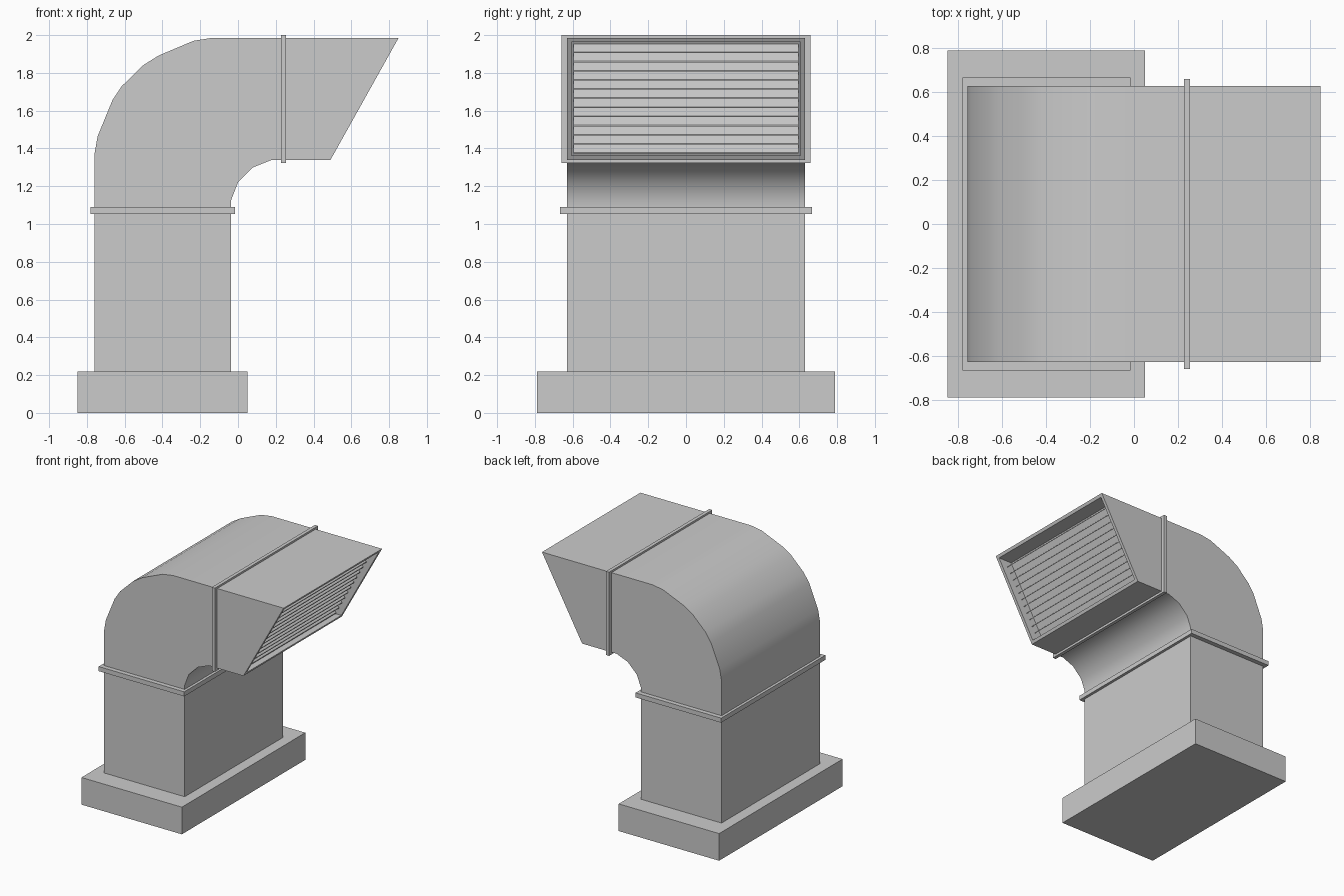
import bpy, bmesh, math
from mathutils import Vector

if "Cube" in bpy.data.objects:
    bpy.data.objects.remove(bpy.data.objects["Cube"])


def finish(name, bm, smooth=False):
    bmesh.ops.recalc_face_normals(bm, faces=bm.faces)
    me = bpy.data.meshes.new(name)
    bm.to_mesh(me)
    bm.free()
    ob = bpy.data.objects.new(name, me)
    bpy.context.collection.objects.link(ob)
    if smooth:
        for p in me.polygons:
            p.use_smooth = True
        me.set_sharp_from_angle(angle=math.radians(40))
    return ob


def prism(profile, half_width):
    """Extrude an x/z profile symmetrically along y."""
    bm = bmesh.new()
    face = bm.faces.new([bm.verts.new((x, -half_width, z)) for x, z in profile])
    ext = bmesh.ops.extrude_face_region(bm, geom=[face], use_keep_orig=True)
    verts = [g for g in ext["geom"] if isinstance(g, bmesh.types.BMVert)]
    bmesh.ops.translate(bm, verts=verts, vec=(0, 2 * half_width, 0))
    bmesh.ops.recalc_face_normals(bm, faces=bm.faces)
    return bm


def box(name, x0, x1, half_width, z0, z1):
    return finish(name, prism([(x0, z0), (x1, z0), (x1, z1), (x0, z1)], half_width))


# Base, vertical duct and the two joint flanges
box("base_plinth", -0.85, 0.05, 0.79, 0, 0.22)
box("vertical_duct", -0.76, -0.037, 0.63, 0.22, 1.07)
box("lower_flange", -0.782, -0.015, 0.667, 1.053, 1.09)
box("upper_flange", 0.227, 0.255, 0.66, 1.322, 2.0)

# Curved elbow
elbow = [(-0.76, 1.07), (-0.037, 1.07), (-0.037, 1.125), (0, 1.22), (0.08, 1.30),
         (0.18, 1.34), (0.24, 1.34), (0.24, 1.985), (-0.14, 1.985), (-0.235, 1.97),
         (-0.42, 1.892), (-0.50, 1.842), (-0.615, 1.73), (-0.665, 1.655),
         (-0.743, 1.465), (-0.76, 1.37)]
finish("elbow", prism(elbow, 0.63), smooth=True)

# Slanted outlet hood with a recessed opening
bm = prism([(0.24, 1.34), (0.49, 1.34), (0.85, 1.985), (0.24, 1.985)], 0.63)
slope = Vector((0.645, 0, -0.36)).normalized()
mouth = max(bm.faces, key=lambda f: f.normal.dot(slope))
bmesh.ops.inset_region(bm, faces=[mouth], thickness=0.035)
ext = bmesh.ops.extrude_face_region(bm, geom=[mouth])
verts = [g for g in ext["geom"] if isinstance(g, bmesh.types.BMVert)]
bmesh.ops.translate(bm, verts=verts, vec=(-0.12, 0, 0))
if mouth.is_valid:
    bmesh.ops.delete(bm, geom=[mouth], context='FACES_ONLY')
finish("outlet_hood", bm)

# Louvre slats, stepped along the slope
count, z_low, z_high = 12, 1.372, 1.953
pitch = (z_high - z_low) / count
for i in range(count):
    z = z_low + i * pitch
    x = 0.49 + (z - 1.34) * 0.36 / 0.645 - 0.045
    slat = [(x, z), (x, z + 0.006), (x - 0.045, z + pitch), (x - 0.045, z + pitch - 0.006)]
    finish(f"louvre_slat_{i + 1}", prism(slat, 0.595))
